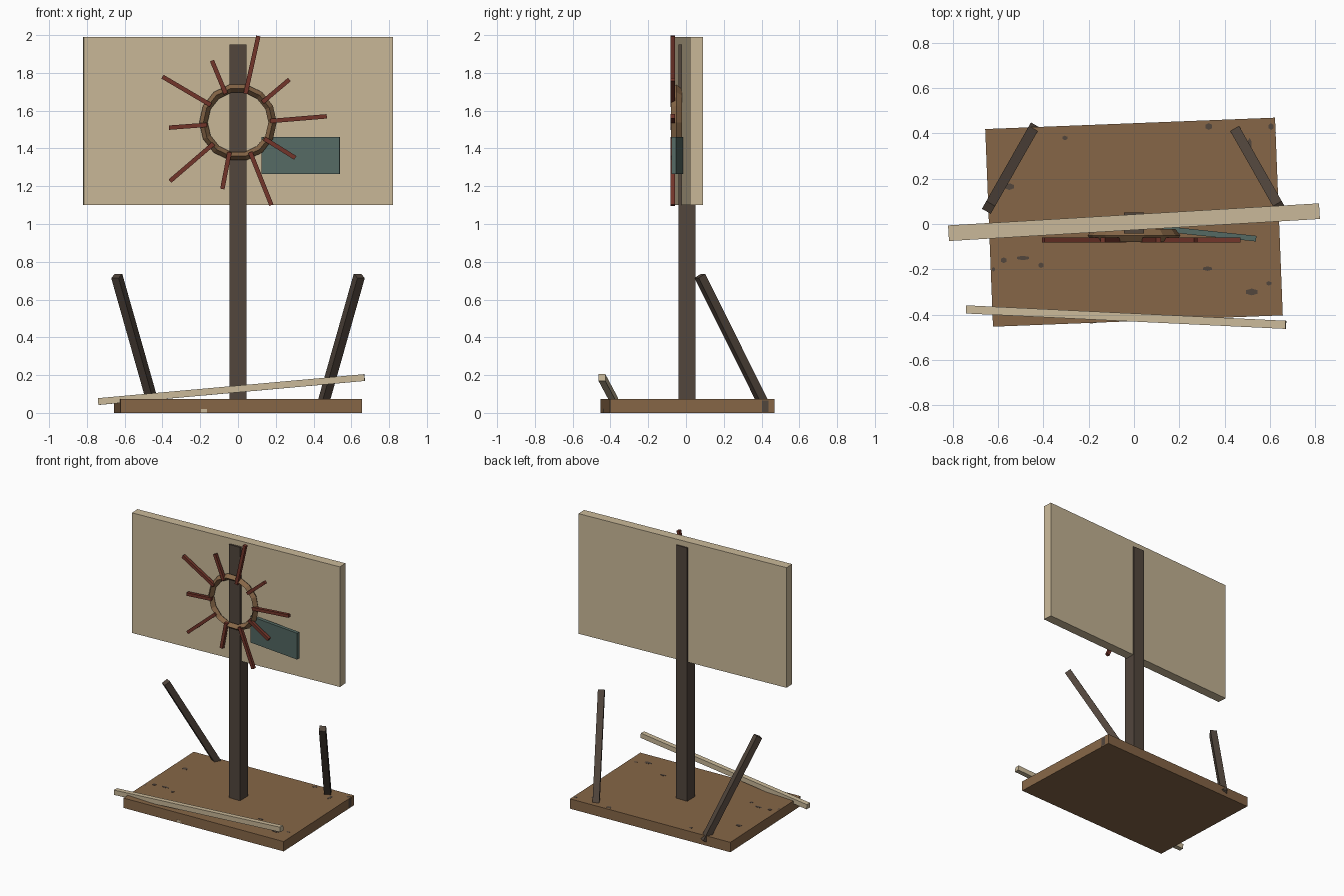
import bpy, math
from mathutils import Vector, Matrix

if "Cube" in bpy.data.objects:
    bpy.data.objects.remove(bpy.data.objects["Cube"])


def mat(name, rgb):
    m = bpy.data.materials.new(name)
    m.diffuse_color = (*rgb, 1)
    m.use_nodes = True
    m.node_tree.nodes["Principled BSDF"].inputs["Base Color"].default_value = m.diffuse_color
    return m


BROWN = mat("brown_wood", (0.24, 0.134, 0.063))
DARK = mat("dark_wood", (0.084, 0.061, 0.046))
CREAM = mat("cream_board", (0.59, 0.485, 0.319))
RED = mat("rust_red", (0.171, 0.036, 0.023))
TEAL = mat("faded_teal", (0.09, 0.142, 0.126))


def box(name, center, size, material, rot=None):
    bpy.ops.mesh.primitive_cube_add(size=1)
    o = bpy.context.object
    o.name = name
    o.data.transform(Matrix.Diagonal((*size, 1)))
    if rot is not None:
        o.rotation_euler = rot
    o.location = center
    o.data.materials.append(material)
    return o


def bar(name, a, b, width, material):
    """Square bar between two points."""
    a, b = Vector(a), Vector(b)
    rot = (b - a).to_track_quat('Z', 'Y').to_euler()
    return box(name, (a + b) / 2, (width, width, (b - a).length), material, rot)


# base slab, slightly turned
TURN = math.radians(2.25)
box("base", (0, 0.008, 0.0365), (1.28, 0.873, 0.073), BROWN, (0, 0, TURN))

# post and board
box("post", (0, 0.005, 0.985), (0.09, 0.092, 1.93), DARK)
box("board", (0, 0.008, 1.545), (1.64, 0.069, 0.89), CREAM, (0, 0, math.radians(3.4)))

# teal plate on the board
box("teal_plate", (0.333, -0.043, 1.363), (0.415, 0.025, 0.195), TEAL, (0, 0, math.radians(-6)))

# ring, diamond section
bpy.ops.mesh.primitive_torus_add(major_radius=0.183, minor_radius=0.022,
                                 major_segments=14, minor_segments=4)
ring = bpy.context.object
ring.name = "ring"
ring.data.transform(Matrix.Diagonal((1, 1, 1.3, 1)))
ring.rotation_euler = (math.pi / 2, 0, 0)
ring.location = (0, -0.051, 1.538)
ring.data.materials.append(BROWN)

# uneven rays around the ring: inner x, z, outer x, z
rays = [(.04, 1.69, .108, 1.995), (.13, 1.645, .272, 1.765), (.17, 1.545, .47, 1.57),
        (.14, 1.452, .303, 1.35), (.065, 1.38, .177, 1.10), (-.045, 1.38, -.083, 1.185),
        (-.13, 1.425, -.36, 1.227), (-.165, 1.525, -.365, 1.51),
        (-.145, 1.63, -.40, 1.78), (-.065, 1.69, -.138, 1.865)]
for i, (x0, z0, x1, z1) in enumerate(rays):
    bar(f"ray_{i + 1}", (x0, -0.07, z0), (x1, -0.07, z1), 0.023, RED)

# leaning struts at the back
for side, s in (("left", -1), ("right", 1)):
    bar(f"{side}_strut", (s * 0.445, 0.42, 0.03), (s * 0.642, 0.073, 0.725), 0.045, DARK)

# tilted rail along the front edge
bar("front_rail", (-0.74, -0.377, 0.06), (0.67, -0.445, 0.187), 0.036, CREAM)

# dark chips showing on the base top: x, y, width, depth
chips = [(-.55, .165, .045, .03), (.33, .43, .035, .03), (.51, .35, .02, .06),
         (.605, .43, .025, .03), (-.305, .38, .025, .02), (-.62, -.20, .015, .02),
         (-.575, -.16, .03, .025), (-.49, -.15, .06, .02), (-.41, -.182, .025, .025),
         (.325, -.197, .045, .02), (.52, -.30, .06, .03), (.595, -.262, .025, .02)]
for i, (x, y, w, d) in enumerate(chips):
    bpy.ops.mesh.primitive_cylinder_add(vertices=6, radius=0.5, depth=1)
    c = bpy.context.object
    c.name = f"chip_{i + 1}"
    c.data.transform(Matrix.Diagonal((w, d, 0.004, 1)))
    c.location = (x, y, 0.0725)
    c.data.materials.append(DARK)

# chips on the base sides
box("side_chip", (0.622, 0.42, 0.035), (0.006, 0.035, 0.06), DARK, (0, 0, TURN))
box("front_chip", (-0.18, -0.435, 0.012), (0.03, 0.006, 0.018), CREAM, (0, 0, TURN))
